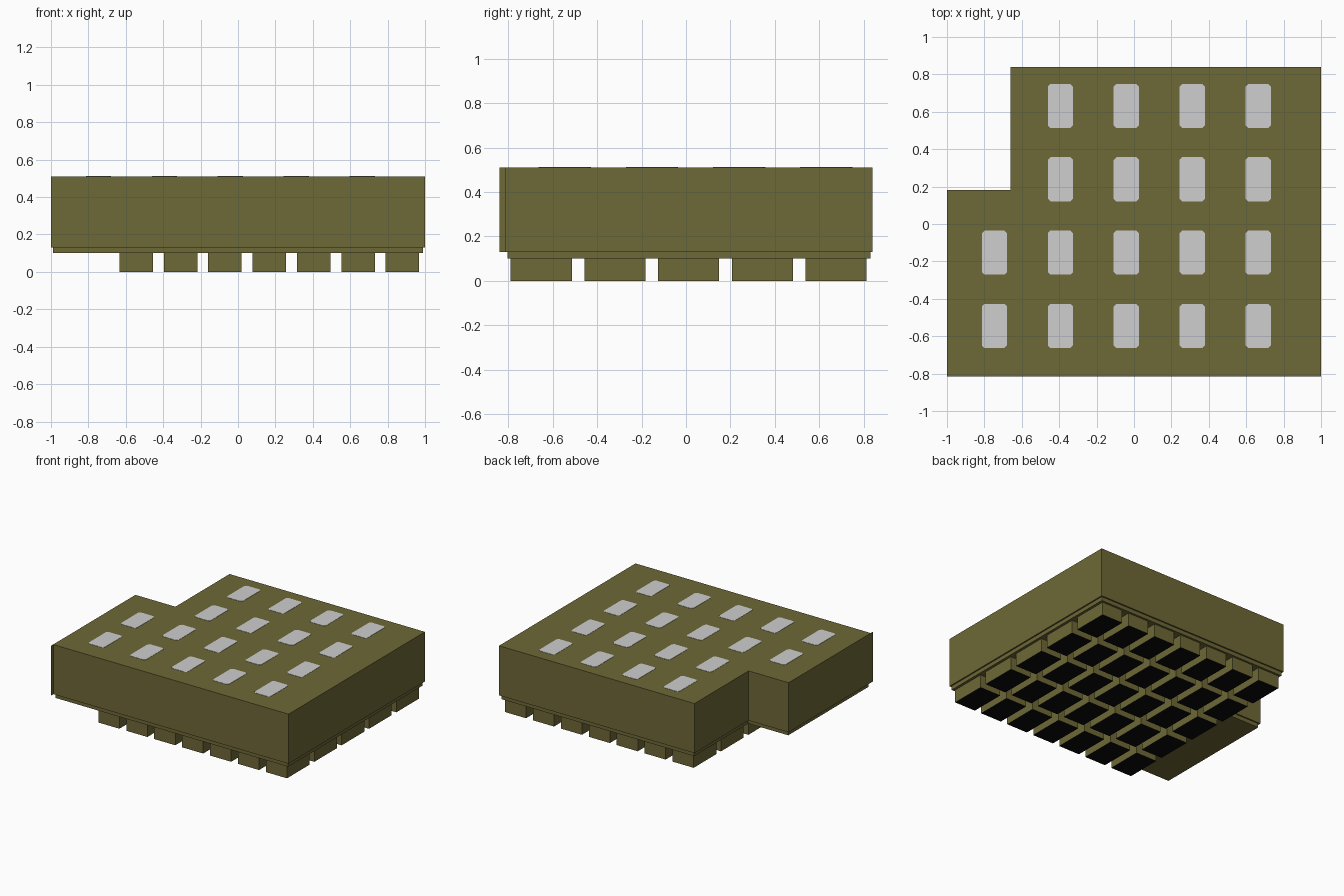
import bpy, bmesh

if "Cube" in bpy.data.objects:
    bpy.data.objects.remove(bpy.data.objects["Cube"])


def material(name, rgb):
    m = bpy.data.materials.new(name)
    m.diffuse_color = (*rgb, 1)
    m.use_nodes = True
    m.node_tree.nodes["Principled BSDF"].inputs["Base Color"].default_value = m.diffuse_color
    return m


OLIVE = material("olive", (0.155, 0.138, 0.037))
GREY = material("light grey", (0.62, 0.62, 0.62))
BLACK = material("black", (0.003, 0.003, 0.003))


def prism(name, outline, z0, z1, mats):
    """Extrude a counter-clockwise outline from z0 up to z1."""
    bm = bmesh.new()
    base = bm.faces.new([bm.verts.new((x, y, z0)) for x, y in outline])
    top = bmesh.ops.extrude_face_region(bm, geom=[base], use_keep_orig=True)
    verts = [g for g in top["geom"] if isinstance(g, bmesh.types.BMVert)]
    bmesh.ops.translate(bm, verts=verts, vec=(0, 0, z1 - z0))
    bmesh.ops.recalc_face_normals(bm, faces=bm.faces[:])
    if len(mats) > 1:  # second colour goes on the underside
        for f in bm.faces:
            f.material_index = 1 if f.normal.z < -0.5 else 0
    me = bpy.data.meshes.new(name)
    bm.to_mesh(me)
    bm.free()
    for m in mats:
        me.materials.append(m)
    ob = bpy.data.objects.new(name, me)
    bpy.context.collection.objects.link(ob)
    return ob


def l_shape(d):
    """L-shaped plan, inset by d."""
    return [(-1 + d, -0.815 + d), (1 - d, -0.815 + d), (1 - d, 0.84 - d),
            (-0.66 + d, 0.84 - d), (-0.66 + d, 0.183 - d), (-1 + d, 0.183 - d)]


def rect(x0, y0, x1, y1):
    return [(x0, y0), (x1, y0), (x1, y1), (x0, y1)]


# Main block and the stepped-in slab beneath it
prism("main_body", l_shape(0), 0.13, 0.511, [OLIVE])
prism("base_slab", l_shape(0.011), 0.10, 0.13, [OLIVE])

# Thin end of the left wall running past the front
prism("left_wall_end", rect(-1, -0.84, -0.999, -0.815), 0.13, 0.511, [OLIVE])

# Feet: 7 x 5 grid with black undersides
for i in range(7):
    for j in range(5):
        x, y = -0.634 + 0.2373 * i, -0.789 + 0.3317 * j
        prism(f"foot_{i}_{j}", rect(x, y, x + 0.179, y + 0.275), 0, 0.10, [OLIVE, BLACK])

# Roof panels with clipped corners; the notch leaves out two
W, H, C = 0.0675, 0.118, 0.014
for i in range(5):
    for j in range(4):
        if i == 0 and j > 1:
            continue
        x, y = -0.746 + 0.3525 * i, -0.545 + 0.392 * j
        outline = [(x - W + C, y - H), (x + W - C, y - H), (x + W, y - H + C), (x + W, y + H - C),
                   (x + W - C, y + H), (x - W + C, y + H), (x - W, y + H - C), (x - W, y - H + C)]
        prism(f"roof_panel_{i}_{j}", outline, 0.509, 0.513, [GREY])
